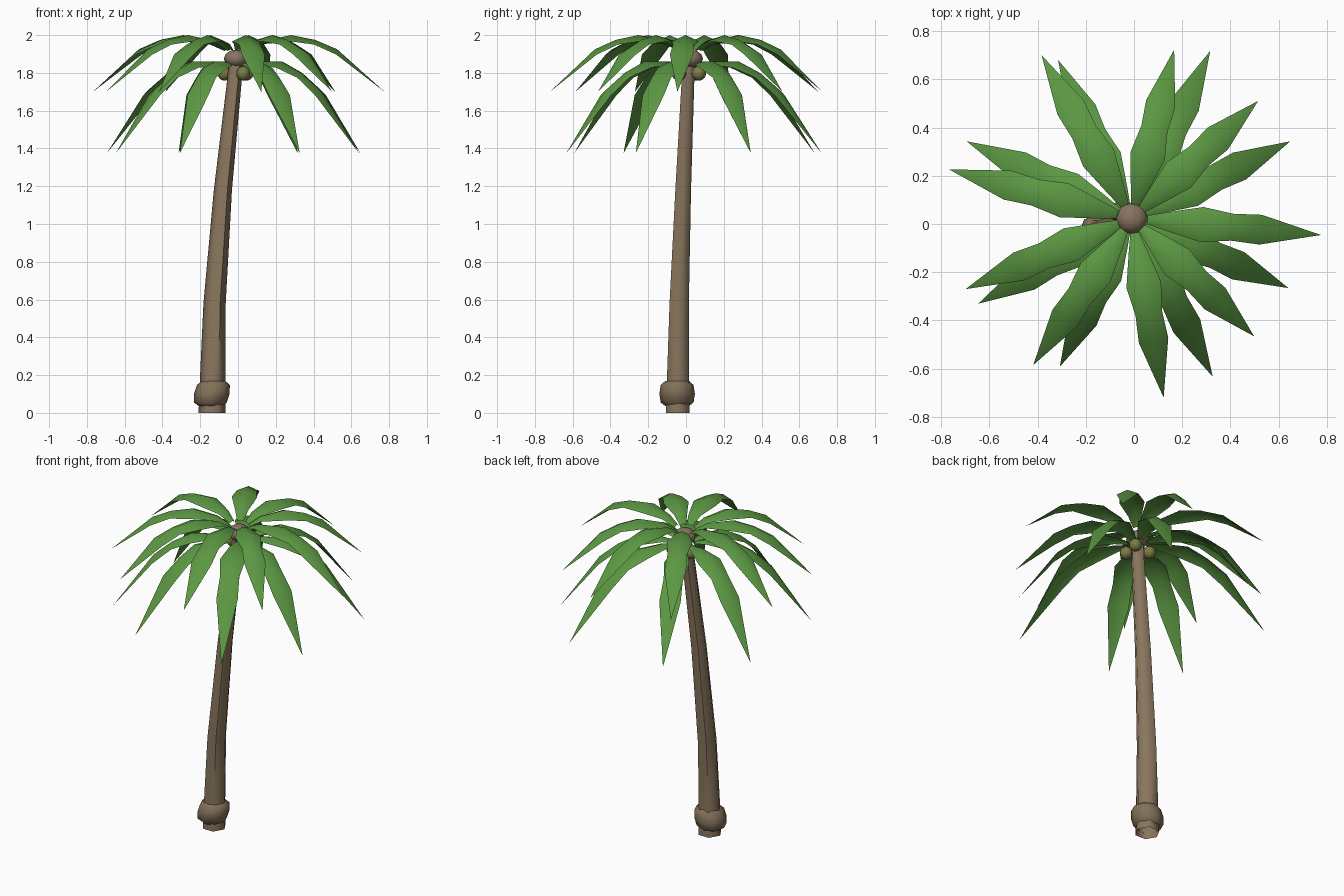
import bpy, bmesh, math
from mathutils import Vector, Matrix

if "Cube" in bpy.data.objects:
    bpy.data.objects.remove(bpy.data.objects["Cube"])


def mat(name, rgb):
    m = bpy.data.materials.new(name)
    m.diffuse_color = (*rgb, 1)
    m.use_nodes = True
    m.node_tree.nodes["Principled BSDF"].inputs["Base Color"].default_value = m.diffuse_color
    return m


BARK = mat("bark brown", (0.25, 0.18, 0.11))
ROOT = mat("root brown", (0.225, 0.165, 0.10))
HEART = mat("crown brown", (0.25, 0.175, 0.12))
LEAF = mat("leaf green", (0.105, 0.31, 0.055))
NUT = mat("nut olive", (0.20, 0.20, 0.06))


def finish(name, bm, material, angle=50):
    me = bpy.data.meshes.new(name)
    bm.to_mesh(me)
    bm.free()
    me.materials.append(material)
    ob = bpy.data.objects.new(name, me)
    bpy.context.collection.objects.link(ob)
    bpy.ops.object.select_all(action='DESELECT')
    ob.select_set(True)
    bpy.context.view_layer.objects.active = ob
    bpy.ops.object.shade_smooth_by_angle(angle=math.radians(angle))
    return ob


def tube(name, rows, sides, material, angle):
    """Open skin of rings; each row is (x, y, z, radius)."""
    bm = bmesh.new()
    rings = []
    for x, y, z, r in rows:
        angles = [2 * math.pi * i / sides for i in range(sides)]
        rings.append([bm.verts.new((x + r * math.cos(a), y + r * math.sin(a), z))
                      for a in angles])
    for a, b in zip(rings, rings[1:]):
        for i in range(sides):
            j = (i + 1) % sides
            bm.faces.new((a[i], a[j], b[j], b[i]))
    return finish(name, bm, material, angle)


# Leaning six-sided trunk
tube("trunk", [(-0.137, -0.044, 0, 0.072), (-0.135, -0.043, 0.15, 0.068),
               (-0.124, -0.036, 0.58, 0.059), (-0.080, -0.015, 1.18, 0.048),
               (-0.020, 0.010, 1.75, 0.039), (-0.008, 0.020, 1.87, 0.037)],
     6, BARK, 60)

# Swollen, slanted collar around the foot
tube("root_collar", [(-0.145, -0.047, 0.036, 0.062), (-0.147, -0.047, 0.055, 0.087),
                     (-0.139, -0.047, 0.10, 0.094), (-0.130, -0.047, 0.148, 0.087),
                     (-0.130, -0.047, 0.168, 0.064)],
     8, ROOT, 65)

CX, CY = -0.008, 0.023


def ball(name, center, radius, squash, material, seg, rings):
    bm = bmesh.new()
    m = Matrix.Translation(center) @ Matrix.Diagonal((1, 1, squash, 1))
    bmesh.ops.create_uvsphere(bm, u_segments=seg, v_segments=rings, radius=radius, matrix=m)
    return finish(name, bm, material, 60)


# Crown heart and hanging nuts
ball("crown_heart", (CX, CY, 1.875), 0.067, 0.72, HEART, 8, 6)
for i, deg in enumerate((40, 155, -60)):
    a = math.radians(deg)
    ball(f"nut_{i + 1}", (CX + 0.07 * math.cos(a), CY + 0.07 * math.sin(a), 1.797),
         0.038, 1.0, NUT, 10, 8)


def frond(name, deg, length, profile):
    """Folded leaf: rows of (fraction of length, height, half width)."""
    bm = bmesh.new()
    a = math.radians(deg)
    out, side = Vector((math.cos(a), math.sin(a), 0)), Vector((-math.sin(a), math.cos(a), 0))
    prev = None
    for t, z, w in profile:
        mid = Vector((CX, CY, z)) + out * t * length
        if w:
            drop = Vector((0, 0, -0.45 * w))
            row = [bm.verts.new(mid - side * w + drop), bm.verts.new(mid),
                   bm.verts.new(mid + side * w + drop)]
        else:
            row = [bm.verts.new(mid)] * 3
        if prev:
            for k in (0, 1):
                loop = [prev[k], row[k], row[k + 1], prev[k + 1]]
                bm.faces.new(list(dict.fromkeys(loop)))
        prev = row
    finish(name, bm, LEAF, 60)


UPPER = [(0.08, 1.925, 0.018), (0.18, 1.97, 0.038), (0.37, 2.0, 0.073),
         (0.53, 1.975, 0.056), (0.68, 1.925, 0.062), (1, 1.70, 0)]
LOWER = [(0.08, 1.845, 0.018), (0.18, 1.86, 0.038), (0.37, 1.86, 0.073),
         (0.53, 1.80, 0.056), (0.68, 1.71, 0.062), (1, 1.375, 0)]

# Upper ring of nine fronds
for i, (deg, r) in enumerate([(-5, .787), (43, .715), (76, .722), (119, .775), (165, .787),
                              (203, .75), (236, .734), (280, .755), (316, .704)]):
    frond(f"upper_frond_{i + 1}", deg, r, UPPER)

# Lower drooping ring of eight fronds
for i, (deg, r) in enumerate([(26, .73), (65, .767), (115, .726), (155, .757), (209, .73),
                              (244, .684), (297, .737), (336, .71)]):
    frond(f"lower_frond_{i + 1}", deg, r, LOWER)
